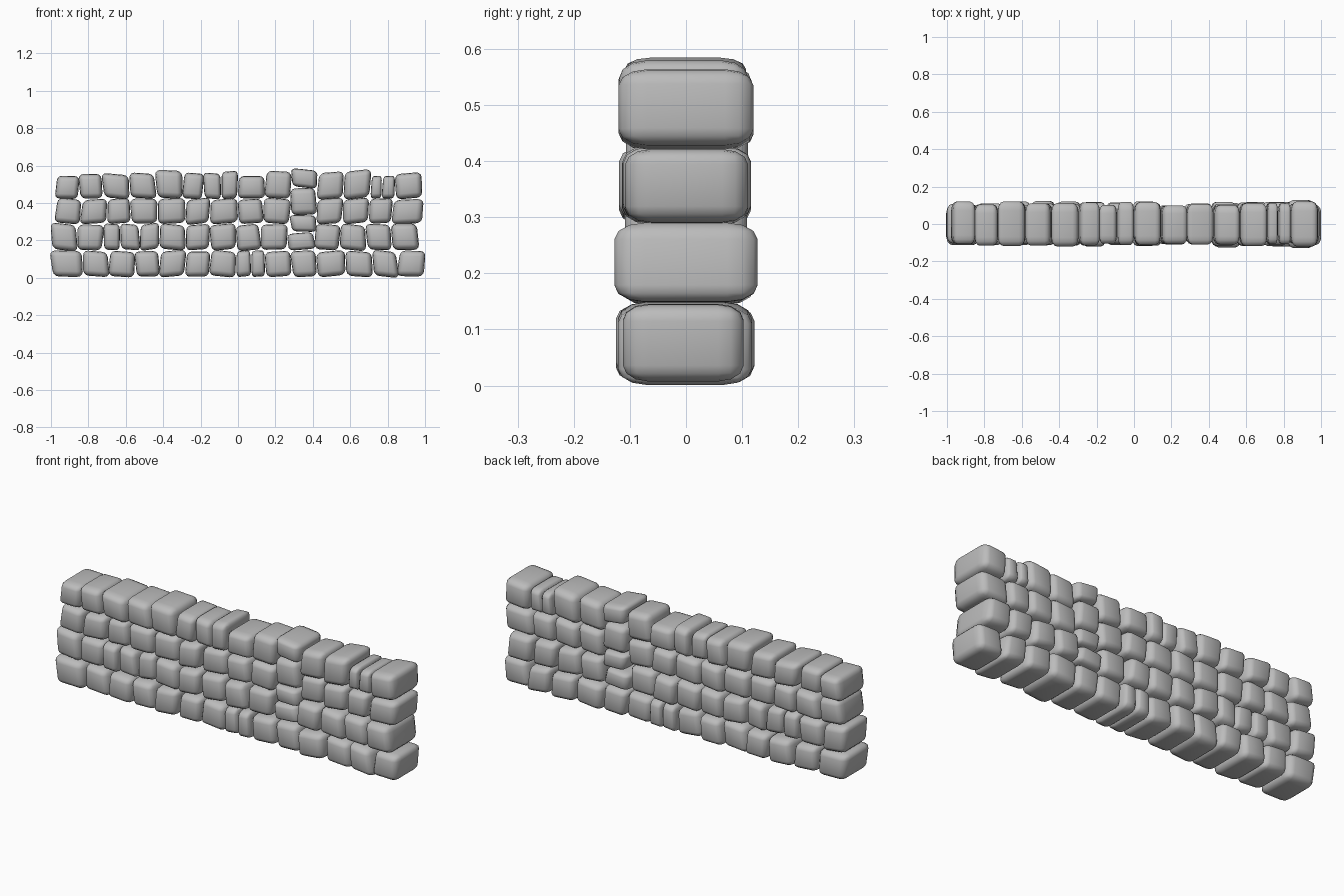
import bpy, bmesh, random
from mathutils import Vector

if "Cube" in bpy.data.objects:
    bpy.data.objects.remove(bpy.data.objects["Cube"])

random.seed(4)

stone_grey = bpy.data.materials.new("stone grey")
stone_grey.use_nodes = True
stone_grey.diffuse_color = (0.5, 0.5, 0.5, 1)
stone_grey.node_tree.nodes["Principled BSDF"].inputs["Base Color"].default_value = (0.5, 0.5, 0.5, 1)


def stone(name, x0, x1, z0, z1, depth, shift=0.0, skew=0.007):
    """Pillow-shaped block: a bevelled unit cube fitted to a slightly skewed box."""
    bm = bmesh.new()
    bmesh.ops.create_cube(bm, size=1)
    bmesh.ops.bevel(bm, geom=bm.edges[:], offset=0.21, segments=3, profile=0.5, affect='EDGES')
    lean, slope, taper = (random.uniform(-skew, skew) for _ in range(3))
    for v in bm.verts:
        x, y, z = v.co
        v.co = Vector(((x0 + x1) / 2 + x * (x1 - x0) + lean * z * 2 + taper * x * z * 2,
                       shift + y * depth,
                       (z0 + z1) / 2 + z * (z1 - z0) + slope * x * 2))
    mesh = bpy.data.meshes.new(name)
    bm.to_mesh(mesh)
    bm.free()
    mesh.shade_smooth()
    mesh.materials.append(stone_grey)
    bpy.context.collection.objects.link(bpy.data.objects.new(name, mesh))


# Joint positions along each course, bottom to top
courses = [
    ("bottom", 0.005, 0.147, [-1, -.83, -.69, -.55, -.42, -.28, -.15, -.01, .07, .145,
                              .285, .42, .575, .72, .855, 1]),
    ("lower", 0.147, 0.29, [-1, -.86, -.72, -.63, -.525, -.42, -.28, -.15, -.01, .12,
                            .265, .41, .545, .685, .82, .965]),
    ("upper", 0.288, 0.425, [-.975, -.84, -.7, -.575, -.43, -.28, -.15, 0, .135, .28,
                             .42, .56, .7, .825, .99]),
    ("top", 0.422, 0.56, [-.975, -.85, -.725, -.58, -.44, -.295, -.185, -.09, 0, .145,
                          .285, .425, .565, .71, .77, .84, .985]),
]
top_heights = [.545, .555, .555, .56, .575, .56, .56, .57, .545, .57, .58, .565, .575, .545, .545, .56]

for course, z0, z1, joints in courses:
    for i, (a, b) in enumerate(zip(joints, joints[1:])):
        name = f"{course}_stone_{i + 1:02d}"
        low, high = z0 + random.uniform(0, .004), z1 - random.uniform(0, .006)
        depth, shift = random.uniform(.205, .24), random.uniform(-.006, .006)
        if course == "top":
            high = top_heights[i]
        if course == "lower" and b == joints[-1]:
            depth, shift = .255, 0
        if course == "top" and b == joints[-1]:
            depth, shift = .24, 0
        # One column holds four flatter stones instead of three full ones
        if .265 <= a < .29 and course != "bottom":
            if course == "lower":
                high = .24
            elif course == "upper":
                stone("upper_filler_stone", a + .002, b - .002, .247, .335, depth)
                low, high = .337, .48
            else:
                low = .483
        skew = .004 if b - a < .1 else .008
        stone(name, a + .002, b - .002, low, high, depth, shift, skew)
